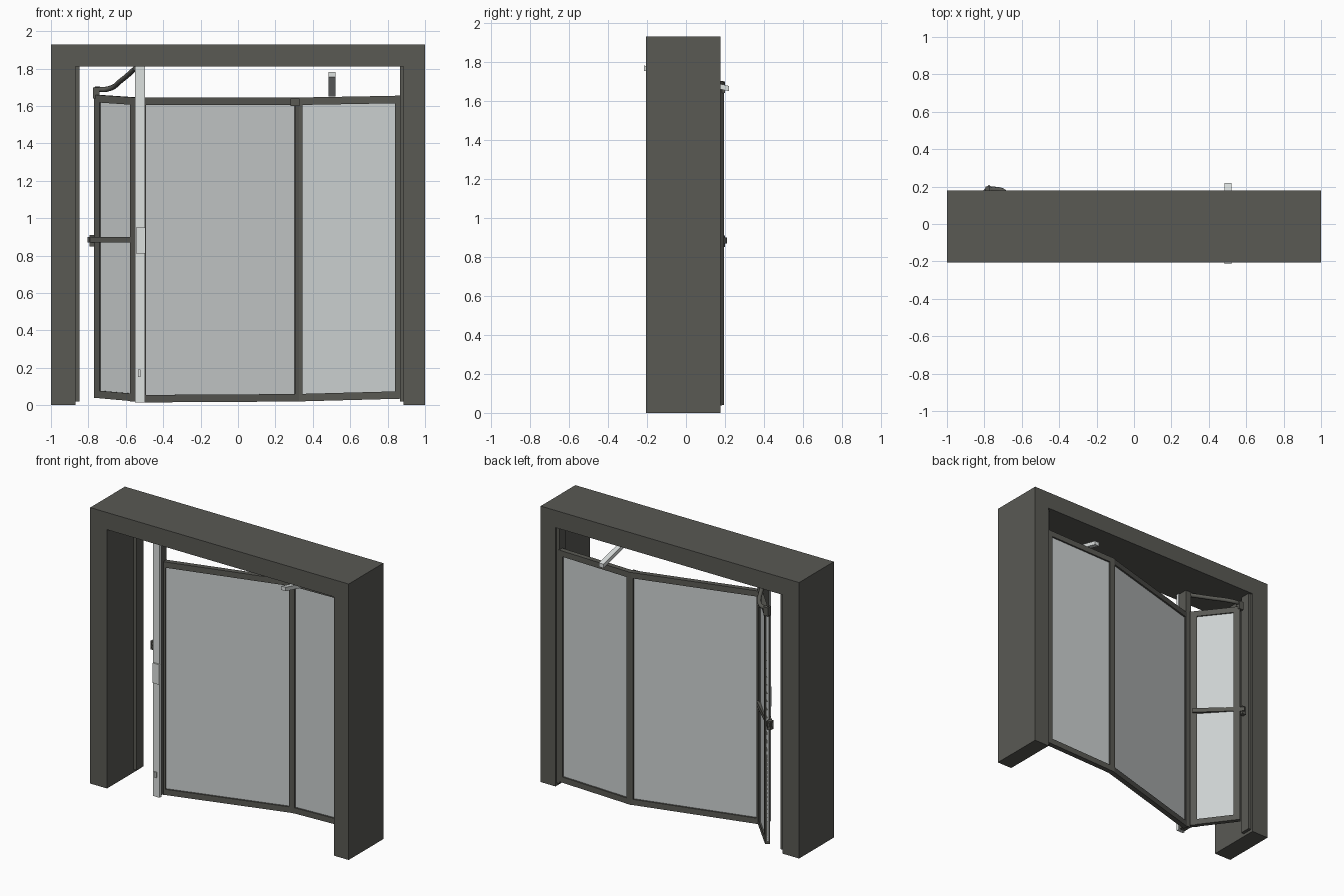
import bpy
from mathutils import Vector, Matrix

if "Cube" in bpy.data.objects:
    bpy.data.objects.remove(bpy.data.objects["Cube"])


def mat(name, col):
    m = bpy.data.materials.new(name)
    m.diffuse_color = (*col, 1)
    m.use_nodes = True
    m.node_tree.nodes["Principled BSDF"].inputs["Base Color"].default_value = m.diffuse_color
    return m


DARK = mat("dark_grey_metal", (0.10, 0.10, 0.088))
GLASS = mat("frosted_glass", (0.60, 0.63, 0.63))
LIGHT = mat("light_metal", (0.72, 0.75, 0.74))


def mesh(name, verts, faces, m):
    me = bpy.data.meshes.new(name)
    me.from_pydata(verts, [], faces)
    me.materials.append(m)
    ob = bpy.data.objects.new(name, me)
    bpy.context.collection.objects.link(ob)
    return ob


BOX_FACES = [(0, 2, 3, 1), (4, 5, 7, 6), (0, 1, 5, 4), (2, 6, 7, 3), (0, 4, 6, 2), (1, 3, 7, 5)]


def box(name, x, y, z, m):
    return mesh(name, [(a, b, c) for a in x for b in y for c in z], BOX_FACES, m)


def wall(name, p, q, depth, z0, z1, m):
    """Upright slab from plan point p to q; z0 and z1 give heights at each end."""
    p, q = Vector(p), Vector(q)
    d = (q - p).normalized()
    n = Vector((-d.y, d.x)) * depth / 2
    v = []
    for pt, lo, hi in ((p, z0[0], z1[0]), (q, z0[1], z1[1])):
        for s in (-1, 1):
            c = pt + n * s
            v += [(c.x, c.y, lo), (c.x, c.y, hi)]
    return mesh(name, v, BOX_FACES, m)


def door_leaf(name, p, q, bottom, top, stile=0.04, depth=0.035):
    """Framed glass leaf with stiles at both ends and rails above and below."""
    p, q = Vector(p), Vector(q)
    d = (q - p).normalized() * stile
    r = 0.04

    def up(t, k):
        return tuple(a + k for a in t)
    wall(name + "_glass", p, q, 0.012, up(bottom, r / 2), up(top, -r / 2), GLASS)
    wall(name + "_bottom_rail", p, q, depth, bottom, up(bottom, r), DARK)
    wall(name + "_top_rail", p, q, depth, up(top, -r), top, DARK)
    wall(name + "_stile_a", p, p + d, depth, (bottom[0],) * 2, (top[0],) * 2, DARK)
    wall(name + "_stile_b", q - d, q, depth, (bottom[1],) * 2, (top[1],) * 2, DARK)


def tube(name, pts, radius, m):
    cu = bpy.data.curves.new(name, 'CURVE')
    cu.dimensions = '3D'
    cu.bevel_depth = radius
    cu.bevel_resolution = 2
    cu.use_fill_caps = True
    sp = cu.splines.new('BEZIER')
    sp.bezier_points.add(len(pts) - 1)
    for b, co in zip(sp.bezier_points, pts):
        b.co = co
        b.handle_left_type = b.handle_right_type = 'AUTO'
    sp.resolution_u = 6
    cu.materials.append(m)
    ob = bpy.data.objects.new(name, cu)
    bpy.context.collection.objects.link(ob)


# Portal frame: one extruded upside-down U
prof = [(-1, 0), (-0.87, 0), (-0.87, 1.81), (0.885, 1.81), (0.885, 0), (1, 0), (1, 1.93), (-1, 1.93)]
verts = [(x, y, z) for y in (-0.205, 0.178) for x, z in prof]
quads = [(0, 1, 2, 7), (2, 3, 6, 7), (3, 4, 5, 6)]
faces = quads + [tuple(i + 8 for i in reversed(f)) for f in quads]
faces += [(i, i + 8, (i + 1) % 8 + 8, (i + 1) % 8) for i in range(8)]
mesh("portal_frame", verts, faces, DARK)

# Jamb strips inside the posts
box("left_jamb_strip", (-0.872, -0.848), (0.09, 0.165), (0.02, 1.81), DARK)
box("right_jamb_strip", (0.865, 0.888), (0.09, 0.165), (0.02, 1.81), DARK)

# Three hinged leaves
door_leaf("fixed_leaf", (0.875, 0.15), (0.31, 0.15), (0.035, 0.02), (1.655, 1.645), 0.035)
door_leaf("middle_leaf", (0.325, 0.15), (-0.52, -0.09), (0.02, 0.015), (1.645, 1.645), 0.025)
door_leaf("folded_leaf", (-0.535, -0.06), (-0.76, 0.185), (0.02, 0.04), (1.645, 1.66), 0.045, 0.03)

# Pivot post with light front cover and lock box
box("pivot_post", (-0.548, -0.505), (-0.145, -0.07), (0.02, 1.81), DARK)
box("pivot_post_cover", (-0.55, -0.498), (-0.155, -0.135), (0.015, 1.81), LIGHT)
box("lock_box", (-0.545, -0.494), (-0.165, -0.15), (0.81, 0.95), LIGHT)
box("foot_latch", (-0.535, -0.52), (-0.165, -0.15), (0.15, 0.19), LIGHT)

# Push bar, top pivot stub and swing arm of the folded leaf
wall("push_bar", (-0.54, -0.04), (-0.79, 0.195), 0.04, (0.87, 0.87), (0.9, 0.9), DARK)
box("push_bar_end", (-0.795, -0.765), (0.17, 0.2), (0.85, 0.91), DARK)
box("top_pivot", (-0.775, -0.74), (0.165, 0.2), (1.64, 1.70), DARK)
tube("swing_arm", [(-0.765, 0.185, 1.69), (-0.70, 0.175, 1.69),
                   (-0.62, 0.05, 1.74), (-0.55, -0.09, 1.80)], 0.014, DARK)

# Hinge block on the mullion
box("hinge_block", (0.28, 0.33), (0.11, 0.14), (1.60, 1.64), DARK)

# Sloping closer arm from the lintel to the back of the fixed leaf
mesh("closer_arm", [(x, y, z + h) for x in (0.485, 0.52)
                    for y, z in ((-0.215, 1.755), (0.22, 1.65)) for h in (0, 0.027)],
     BOX_FACES, LIGHT)
